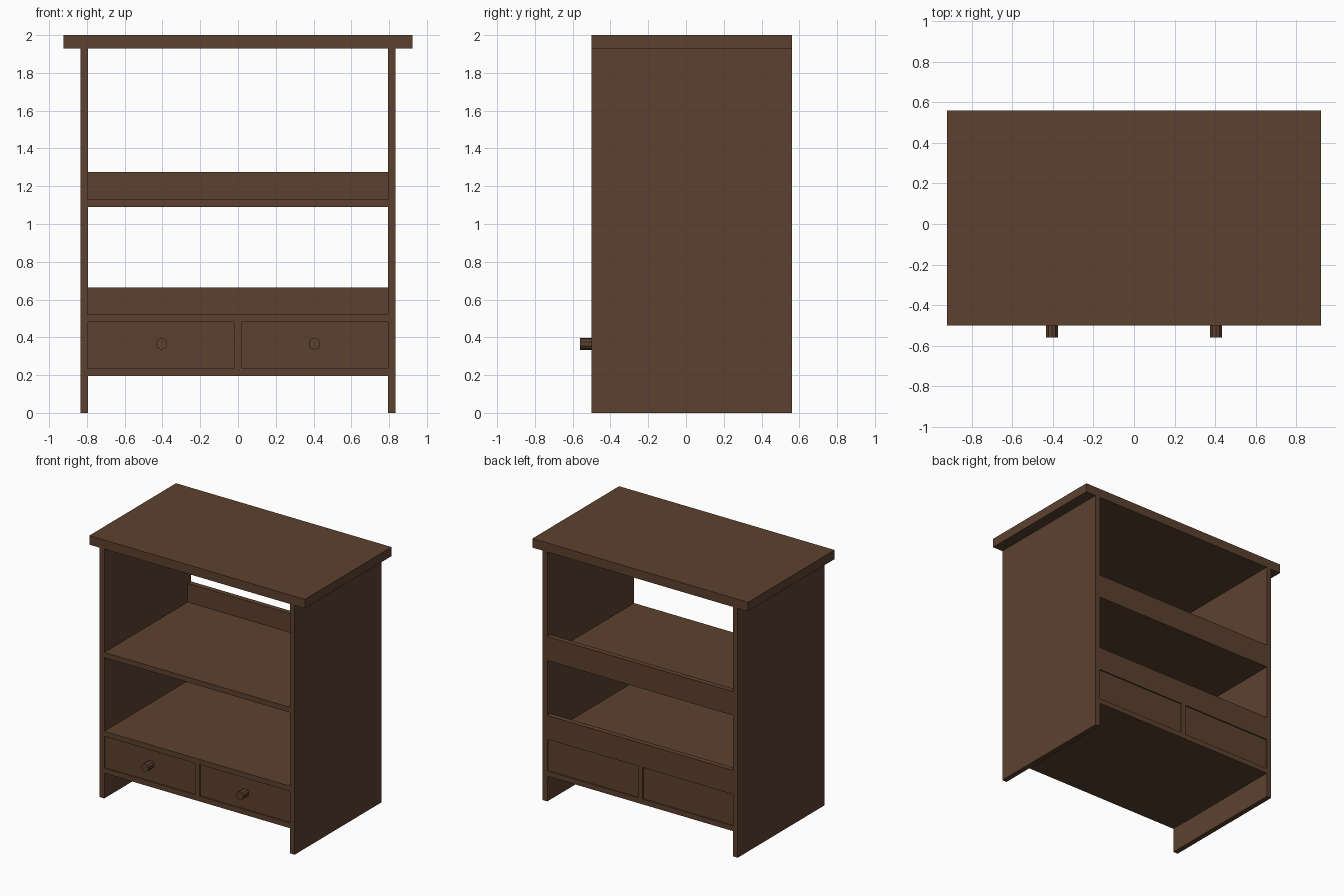
import bpy, math

if "Cube" in bpy.data.objects:
    bpy.data.objects.remove(bpy.data.objects["Cube"])

wood = bpy.data.materials.new("dark_walnut")
wood.diffuse_color = (0.107, 0.053, 0.029, 1)
wood.use_nodes = True
wood.node_tree.nodes["Principled BSDF"].inputs["Base Color"].default_value = wood.diffuse_color

FRONT, BACK = -0.50, 0.56      # carcass depth
IN, OUT = 0.795, 0.835         # inner and outer face of the side panels
T = 0.04                       # board thickness


def box(name, x0, x1, y0, y1, z0, z1):
    bpy.ops.mesh.primitive_cube_add(
        size=1, location=((x0 + x1) / 2, (y0 + y1) / 2, (z0 + z1) / 2))
    ob = bpy.context.object
    ob.name = name
    ob.scale = (x1 - x0, y1 - y0, z1 - z0)
    bpy.ops.object.transform_apply(location=False, rotation=False, scale=True)
    ob.data.materials.append(wood)
    return ob


# overhanging top and full-height sides
box("top_board", -0.923, 0.923, FRONT, BACK, 1.93, 2.0)
box("left_side_panel", -OUT, -IN, FRONT, BACK, 0, 1.93)
box("right_side_panel", IN, OUT, FRONT, BACK, 0, 1.93)

# boards between the sides
box("upper_shelf", -IN, IN, FRONT, BACK, 1.09, 1.13)
box("lower_shelf", -IN, IN, FRONT, BACK, 0.48, 0.52)
box("bottom_board", -IN, IN, FRONT, BACK, 0.195, 0.235)
box("drawer_divider", -T / 2, T / 2, FRONT, BACK, 0.235, 0.48)

# low rails along the back of each shelf
box("upper_back_rail", -IN, IN, BACK - T, BACK, 1.13, 1.275)
box("lower_back_rail", -IN, IN, BACK - T, BACK, 0.52, 0.665)

# slightly recessed drawers with round knobs
for side, s in (("left", -1), ("right", 1)):
    xs = sorted((s * T / 2, s * IN))
    box(side + "_drawer", xs[0], xs[1], FRONT + 0.01, BACK - 0.01, 0.235, 0.48)
    bpy.ops.mesh.primitive_cylinder_add(
        vertices=10, radius=0.031, depth=0.07,
        location=(s * 0.405, -0.525, 0.365), rotation=(math.pi / 2, 0, 0))
    knob = bpy.context.object
    knob.name = side + "_drawer_knob"
    knob.data.materials.append(wood)
